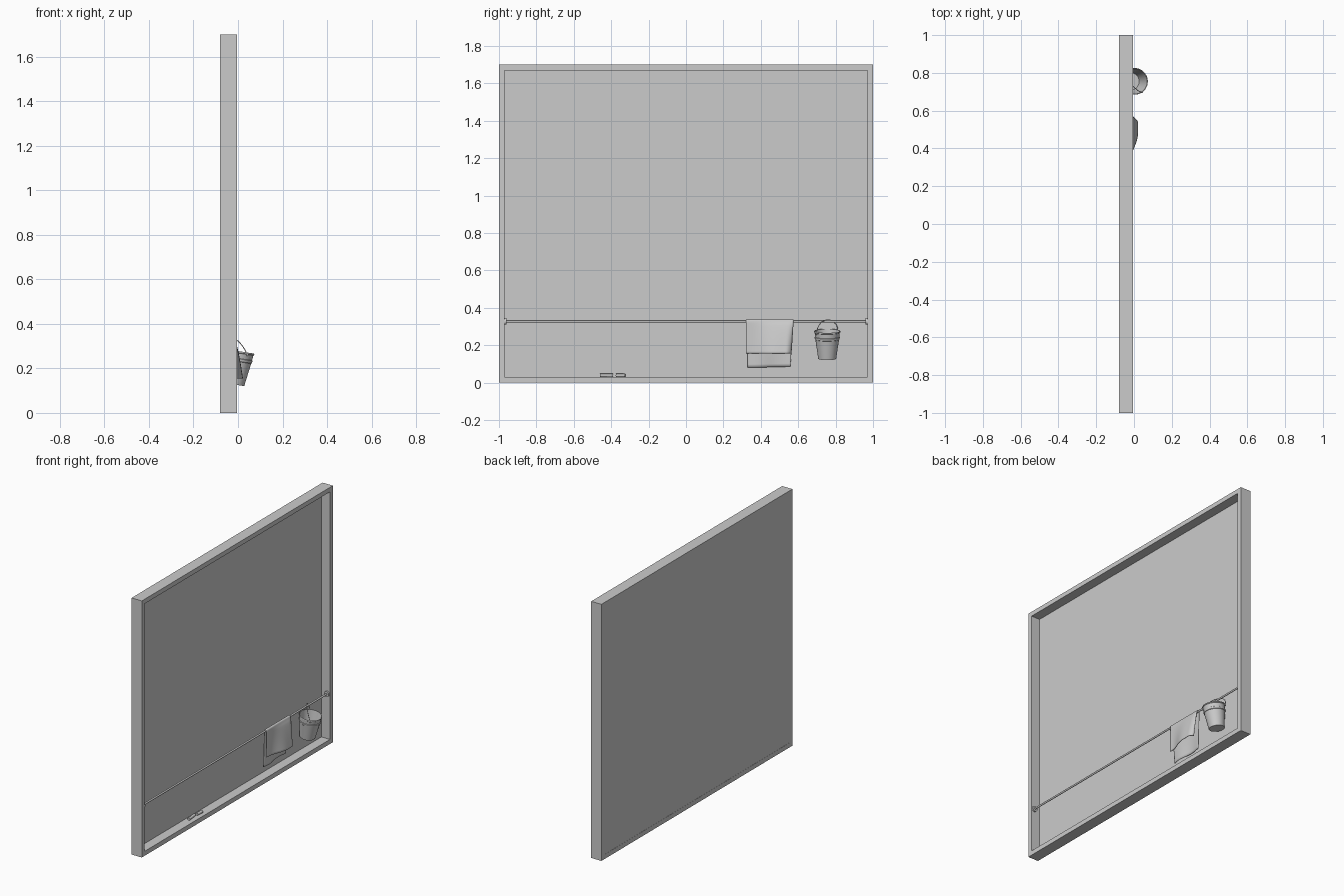
import bpy, bmesh, math
from mathutils import Vector, Matrix

if "Cube" in bpy.data.objects:
    bpy.data.objects.remove(bpy.data.objects["Cube"])


def make(name, verts, faces, smooth=False):
    me = bpy.data.meshes.new(name)
    me.from_pydata(verts, [], faces)
    bm = bmesh.new()
    bm.from_mesh(me)
    bmesh.ops.recalc_face_normals(bm, faces=bm.faces)
    bm.to_mesh(me)
    bm.free()
    ob = bpy.data.objects.new(name, me)
    bpy.context.collection.objects.link(ob)
    if smooth:
        bpy.ops.object.select_all(action='DESELECT')
        ob.select_set(True)
        bpy.context.view_layer.objects.active = ob
        bpy.ops.object.shade_smooth_by_angle(angle=math.radians(35))
    return ob


def rod(name, x, y0, y1, z, r, n=20, yaw=0):
    # cylinder lying along y
    bpy.ops.mesh.primitive_cylinder_add(vertices=n, radius=r, depth=y1 - y0,
                                        location=(x, (y0 + y1) / 2, z),
                                        rotation=(math.pi / 2, 0, yaw))
    ob = bpy.context.object
    ob.name = name
    bpy.ops.object.shade_smooth_by_angle(angle=math.radians(35))
    return ob


def lathe(name, prof, n=40):
    # closed profile revolved around z
    m = len(prof)
    verts = [(r * math.cos(2 * math.pi * i / n), r * math.sin(2 * math.pi * i / n), z)
             for i in range(n) for r, z in prof]
    faces = [(i * m + j, (i + 1) % n * m + j, (i + 1) % n * m + j + 1, i * m + j + 1)
             for i in range(n) for j in range(m - 1)]
    faces.append([i * m for i in range(n)])
    faces.append([i * m + m - 1 for i in range(n)])
    return make(name, verts, faces, True)


# mitred frame
X0, X1, W, H = -0.08, -0.005, 0.03, 1.7
verts = []
for x in (X0, X1):
    for i in (0, W):
        verts += [(x, -1 + i, i), (x, 1 - i, i), (x, 1 - i, H - i), (x, -1 + i, H - i)]
faces = []
for a in range(4):
    b = (a + 1) % 4
    for p, q in ((0, 4), (4, 12), (12, 8), (8, 0)):
        faces.append((p + a, p + b, q + b, q + a))
make("frame", verts, faces)

# board panel
bpy.ops.mesh.primitive_cube_add(size=1, location=(-0.0735, 0, H / 2))
panel = bpy.context.object
panel.name = "board_panel"
panel.scale = (0.011, 1.97, H - 0.03)

# rail with end flanges
RX, RZ = -0.025, 0.328
rod("rail", RX, -0.97, 0.97, RZ, 0.006)
for s in (-1, 1):
    rod("rail_flange", RX, s * 0.965 - 0.005, s * 0.965 + 0.005, RZ, 0.018)

# chalk sticks
rod("chalk_long", -0.042, -0.46, -0.39, 0.039, 0.009, 16, 0.1)
rod("chalk_short", -0.038, -0.375, -0.325, 0.039, 0.009, 16, -0.08)


# towel draped over the rail: short bulging front, longer flat back
def smooth(t):
    t = max(0, min(1, t))
    return t * t * (3 - 2 * t)


NU, NF, NA, NB = 28, 14, 8, 14
rows = []
for k in range(NF):
    rows.append(('f', 1 - k / NF))
for k in range(NA + 1):
    rows.append(('a', math.pi * k / NA))
for k in range(1, NB + 1):
    rows.append(('b', k / NB))
verts = []
for kind, s in rows:
    for i in range(NU + 1):
        u = i / NU
        if kind == 'f':
            y = 0.322 + u * (0.253 - 0.012 * s)
            bulge = 0.042 * smooth((y - 0.30) / 0.24) - 0.025 * max(0, (u - 0.88) / 0.12) ** 2
            p = (RX + 0.008 + bulge * s ** 0.7 - 0.004 * s * math.sin(u * 9), y, RZ - 0.173 * s)
        elif kind == 'a':
            p = (RX + 0.008 * math.cos(s), 0.322 + u * 0.253, RZ + 0.008 * math.sin(s))
        else:
            y = 0.322 + 0.008 * s + u * (0.253 - 0.025 * s)
            p = (RX - 0.008 - 0.012 * s + 0.006 * s * math.sin(u * 7), y,
                 RZ - 0.248 * s + 0.006 * s * u)
        verts.append(p)
M = NU + 1
faces = [(r * M + i, r * M + i + 1, (r + 1) * M + i + 1, (r + 1) * M + i)
         for r in range(len(rows) - 1) for i in range(NU)]
towel = make("towel", verts, faces, True)
mod = towel.modifiers.new("thickness", 'SOLIDIFY')
mod.thickness = 0.003
mod.offset = 0

# tilted bucket with rim and band
prof = [(0.048, 0), (0.0632, 0.104), (0.066, 0.106), (0.0675, 0.117), (0.0648, 0.119),
        (0.0672, 0.142), (0.070, 0.144), (0.0705, 0.148), (0.069, 0.151), (0.0665, 0.150),
        (0.0655, 0.142), (0.0465, 0.004)]
bucket = lathe("bucket", prof)
place = (Matrix.Translation((-0.0195, 0.755, 0.128))
         @ Matrix.Rotation(math.radians(9), 4, 'Y'))
bucket.matrix_world = place

# wire handle hung on the rail
turn = math.radians(-55)
centre = place @ Vector((0, 0, 0.14))
ear = place.to_3x3() @ Vector((0.07 * math.cos(turn), 0.07 * math.sin(turn), 0))
up = Vector((RX, 0.755, RZ + 0.0085)) - centre
cu = bpy.data.curves.new("bucket_handle", 'CURVE')
cu.dimensions = '3D'
cu.bevel_depth = 0.002
cu.bevel_resolution = 2
cu.use_fill_caps = True
sp = cu.splines.new('POLY')
sp.points.add(24)
for i, pt in enumerate(sp.points):
    t = math.pi * i / 24
    pt.co = (*(centre + ear * math.cos(t) + up * math.sin(t)), 1)
bpy.context.collection.objects.link(bpy.data.objects.new("bucket_handle", cu))

# handle ears
for s in (-1, 1):
    bpy.ops.mesh.primitive_uv_sphere_add(segments=12, ring_count=8, radius=0.005,
                                         location=centre + ear * s)
    bpy.context.object.name = "handle_ear"
